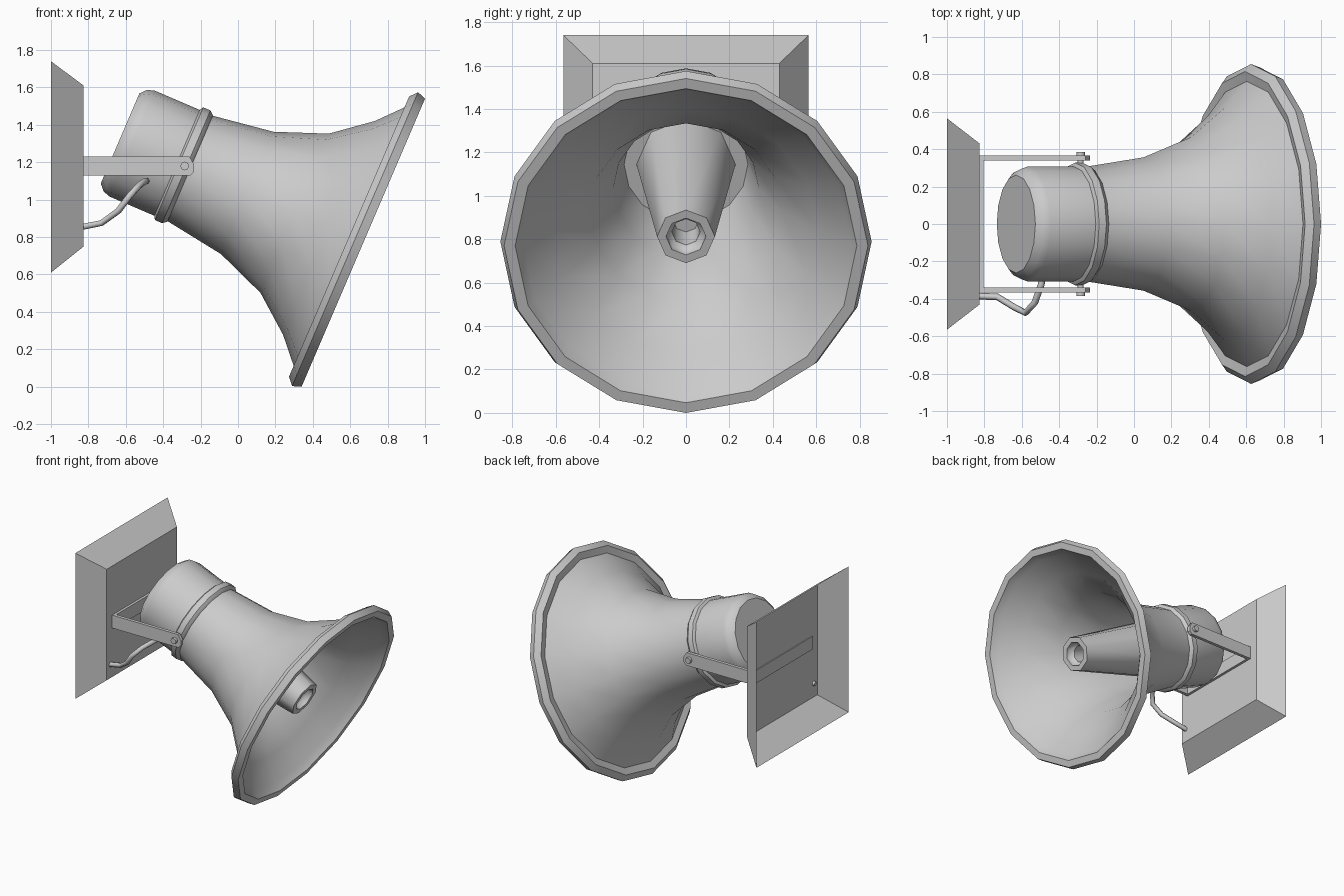
import bpy, bmesh, math
from mathutils import Matrix, Vector

if "Cube" in bpy.data.objects:
    bpy.data.objects.remove(bpy.data.objects["Cube"])

# Tilted horn frame: local Z runs out of the mouth, local X points up across it
AX, UP = Vector((0.919, 0, -0.394)), Vector((0.394, 0, 0.919))
FRAME = Matrix(((UP.x, 0, AX.x, 0.67), (0, -1, 0, 0), (UP.z, 0, AX.z, 0.77), (0, 0, 0, 1)))


def finish(bm, name, angle=None, matrix=None, recalc=True):
    if recalc:
        bmesh.ops.recalc_face_normals(bm, faces=bm.faces)
    if matrix is not None:
        bm.transform(matrix)
    me = bpy.data.meshes.new(name)
    bm.to_mesh(me)
    bm.free()
    ob = bpy.data.objects.new(name, me)
    bpy.context.collection.objects.link(ob)
    if angle:
        bpy.ops.object.select_all(action='DESELECT')
        ob.select_set(True)
        bpy.context.view_layer.objects.active = ob
        bpy.ops.object.shade_smooth_by_angle(angle=math.radians(angle))
    return ob


def lathe(name, profile, sides, angle, matrix=FRAME):
    """Revolve (position along axis, radius) pairs and cap both ends."""
    bm = bmesh.new()
    rings = []
    for s, r in profile:
        rings.append([bm.verts.new((r * math.cos(i * math.tau / sides),
                                    r * math.sin(i * math.tau / sides), s)) for i in range(sides)])
    for a, b in zip(rings, rings[1:]):
        for i in range(sides):
            j = (i + 1) % sides
            bm.faces.new((a[i], a[j], b[j], b[i]))
    bm.faces.new(rings[0])
    bm.faces.new(rings[-1])
    return finish(bm, name, angle, matrix)


# Driver housing with chamfered rear cap
lathe("driver_housing", [(-1.415, 0.262), (-1.385, 0.295), (-1.345, 0.308), (-1.04, 0.308)], 16, 35)

# Clamp flange between housing and bell
lathe("clamp_ring", [(-1.085, 0.305), (-1.072, 0.328), (-1.03, 0.328), (-1.008, 0.31), (-1.0, 0.29)], 16, 30)

# Flared bell: outside, rolled rim, then back down the inside to the throat
lathe("horn_bell", [
    (-1.04, 0.305), (-1.005, 0.307), (-0.675, 0.356), (-0.40, 0.463), (-0.20, 0.622), (-0.073, 0.763),
    (-0.083, 0.815), (-0.048, 0.855), (0.0, 0.838), (0.0, 0.787),
    (-0.055, 0.755), (-0.18, 0.607), (-0.39, 0.446), (-0.67, 0.335), (-0.95, 0.285)], 16, 35)

# Tapered inner tube with a stepped, hollow mouth
lathe("inner_tube", [(-0.95, 0.228), (-0.107, 0.133), (-0.107, 0.092), (-0.145, 0.088),
                     (-0.16, 0.065), (-0.30, 0.060)], 8, 50)

# Wall plate: hollow frustum, open at the back
bm = bmesh.new()
rings = []
for x, y, z0, z1 in ((-1.0, 0.565, 0.61, 1.74), (-0.825, 0.43, 0.75, 1.61)):
    rings.append([bm.verts.new((x, yy, zz)) for yy, zz in ((-y, z0), (y, z0), (y, z1), (-y, z1))])
for i in range(4):
    j = (i + 1) % 4
    bm.faces.new((rings[0][i], rings[0][j], rings[1][j], rings[1][i]))
bm.faces.new(rings[1])
finish(bm, "wall_plate", recalc=False)


def prism(name, outline, depth):
    """Extrude an outline of points by a vector."""
    bm = bmesh.new()
    f = bm.faces.new([bm.verts.new(p) for p in outline])
    ext = bmesh.ops.extrude_face_region(bm, geom=[f], use_keep_orig=True)
    bmesh.ops.translate(bm, vec=depth, verts=[v for v in ext['geom'] if isinstance(v, bmesh.types.BMVert)])
    return finish(bm, name)


# U bracket: cross strip and two arms with clipped ends, plus pivot bolts
prism("bracket_back", [(-0.832, -0.365, 1.13), (-0.832, 0.365, 1.13),
                       (-0.832, 0.365, 1.23), (-0.832, -0.365, 1.23)], (0.027, 0, 0))
for side, label in ((-1, "near"), (1, "far")):
    arm = [(-0.832, 1.13), (-0.255, 1.13), (-0.235, 1.15), (-0.235, 1.19), (-0.26, 1.23), (-0.832, 1.23)]
    prism("bracket_arm_" + label, [(x, side * 0.34, z) for x, z in arm], (0, side * 0.025, 0))
    turn = Matrix.Translation((-0.285, 0, 1.18)) @ Matrix.Rotation(-side * math.pi / 2, 4, 'X')
    lathe("pivot_bolt_" + label, [(0.29, 0.022), (0.32, 0.022), (0.32, 0.016), (0.36, 0.016),
                                  (0.36, 0.023), (0.386, 0.023)], 8, 50, turn)

# Cable from the wall plate to the housing
cu = bpy.data.curves.new("cable", 'CURVE')
cu.dimensions = '3D'
cu.bevel_depth = 0.018
cu.bevel_resolution = 1
cu.use_fill_caps = True
path = [(-0.84, -0.385, 0.853), (-0.73, -0.39, 0.875), (-0.64, -0.445, 0.94), (-0.58, -0.475, 1.02),
        (-0.53, -0.42, 1.075), (-0.495, -0.32, 1.10), (-0.49, -0.27, 1.10)]
sp = cu.splines.new('POLY')
sp.points.add(len(path) - 1)
for p, co in zip(sp.points, path):
    p.co = (*co, 1)
bpy.context.collection.objects.link(bpy.data.objects.new("cable", cu))
